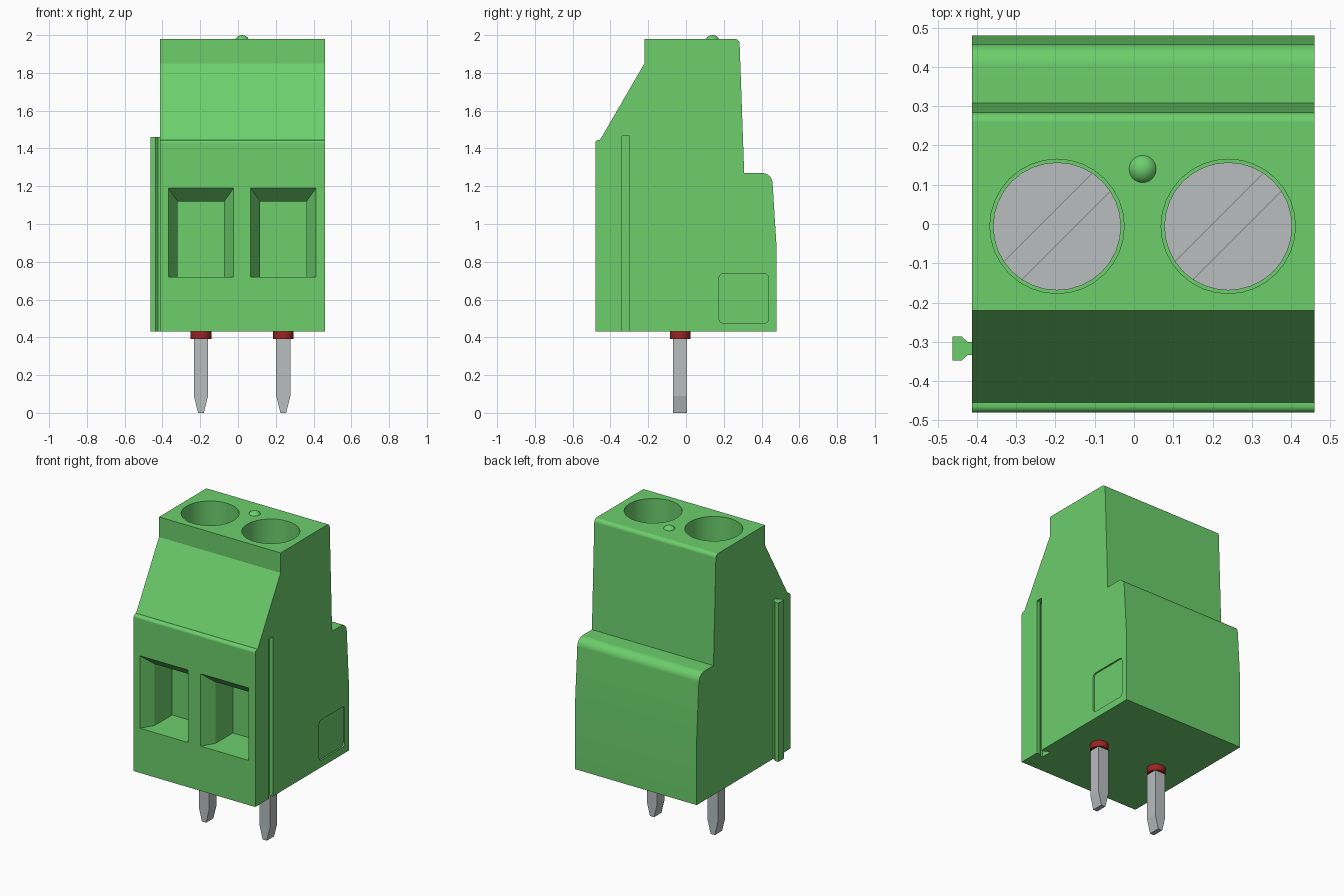
import bpy, bmesh, math
from mathutils import Vector

cube = bpy.data.objects.get("Cube")
if cube:
    bpy.data.objects.remove(cube, do_unlink=True)


def material(name, r, g, b):
    m = bpy.data.materials.new(name)
    m.use_nodes = True
    m.diffuse_color = (r, g, b, 1)
    m.node_tree.nodes["Principled BSDF"].inputs["Base Color"].default_value = (r, g, b, 1)
    return m


GREEN = material("green plastic", 0.15, 0.62, 0.15)
GREY = material("grey metal", 0.48, 0.51, 0.52)
RED = material("dark red", 0.33, 0.017, 0.017)


def loft(name, sections, mat):
    """Closed solid through a list of matching point loops."""
    bm = bmesh.new()
    rings = [[bm.verts.new(p) for p in s] for s in sections]
    n = len(rings[0])
    for a, b in zip(rings, rings[1:]):
        for i in range(n):
            j = (i + 1) % n
            bm.faces.new((a[i], a[j], b[j], b[i]))
    bm.faces.new(rings[0])
    bm.faces.new(rings[-1])
    bmesh.ops.recalc_face_normals(bm, faces=bm.faces)
    me = bpy.data.meshes.new(name)
    bm.to_mesh(me)
    bm.free()
    me.materials.append(mat)
    ob = bpy.data.objects.new(name, me)
    bpy.context.collection.objects.link(ob)
    return ob


def activate(ob):
    bpy.ops.object.select_all(action='DESELECT')
    ob.select_set(True)
    bpy.context.view_layer.objects.active = ob


def smooth(ob):
    activate(ob)
    bpy.ops.object.shade_smooth_by_angle(angle=math.radians(30))


def cut(ob, cutter):
    cutter.hide_render = True
    mod = ob.modifiers.new("cut", 'BOOLEAN')
    mod.operation = 'DIFFERENCE'
    mod.solver = 'EXACT'
    mod.object = cutter
    activate(ob)
    bpy.ops.object.modifier_apply(modifier=mod.name)
    bpy.data.objects.remove(cutter, do_unlink=True)


def rounded(corners, steps=6):
    """2D outline from (u, v, radius) corners, with rounded ones as arcs."""
    out = []
    for i, (u, v, r) in enumerate(corners):
        p = Vector((u, v))
        if r == 0:
            out.append(p)
            continue
        d1 = (Vector(corners[i - 1][:2]) - p).normalized()
        d2 = (Vector(corners[(i + 1) % len(corners)][:2]) - p).normalized()
        half = d1.angle(d2) / 2
        c = p + (d1 + d2).normalized() * (r / math.sin(half))
        a = p + d1 * (r / math.tan(half)) - c
        b = p + d2 * (r / math.tan(half)) - c
        w = a.angle(b)
        for k in range(steps + 1):
            t = k / steps
            out.append(c + (a * math.sin((1 - t) * w) + b * math.sin(t * w)) / math.sin(w))
    return out


def along_x(pts, x0, x1):
    return [[(x, u, v) for u, v in pts] for x in (x0, x1)]


def along_z(pts, *heights):
    return [[(u, v, z) for u, v in pts] for z in heights]


def circle(x, y, r, n=32):
    return [(x + r * math.cos(2 * math.pi * i / n), y + r * math.sin(2 * math.pi * i / n))
            for i in range(n)]


def rect_xz(x0, x1, z0, z1, y):
    return [(x0, y, z0), (x1, y, z0), (x1, y, z1), (x0, y, z1)]


POLES = (-0.196, 0.24)
HOLE_Y = -0.006

# Housing: side profile with sloped front and stepped back
profile = rounded([
    (-0.48, 0.43, 0), (-0.48, 1.445, 0.018), (-0.455, 1.445, 0),
    (-0.22, 1.85, 0), (-0.22, 1.98, 0), (0.283, 1.98, 0.025),
    (0.308, 1.27, 0), (0.455, 1.27, 0.055), (0.48, 0.87, 0), (0.48, 0.43, 0)])
housing = loft("housing", along_x(profile, -0.413, 0.46), GREEN)

for px in POLES:
    # Screw shaft and funnel-shaped wire opening
    cut(housing, loft("shaft_cutter", along_z(circle(px, HOLE_Y, 0.171), 1.38, 2.1), GREEN))
    cut(housing, loft("wire_cutter", [
        rect_xz(px - 0.173, px + 0.173, 0.72, 1.19, -0.55),
        rect_xz(px - 0.173, px + 0.173, 0.72, 1.19, -0.48),
        rect_xz(px - 0.123, px + 0.123, 0.72, 1.12, -0.40),
        rect_xz(px - 0.123, px + 0.123, 0.72, 1.12, -0.22)], GREEN))

# Dovetail groove and shallow rounded recess on the left side
groove = [(0.50, -0.34), (0.50, -0.30), (0.435, -0.30), (0.42, -0.285),
          (0.405, -0.285), (0.405, -0.355), (0.42, -0.355), (0.435, -0.34)]
cut(housing, loft("groove_cutter", along_z(groove, 0.40, 1.465), GREEN))
label = rounded([(0.175, 0.475, 0.022), (0.437, 0.475, 0.022),
                 (0.437, 0.737, 0.022), (0.175, 0.737, 0.022)], 4)
cut(housing, loft("recess_cutter", along_x(label, 0.45, 0.50), GREEN))
smooth(housing)
wn = housing.modifiers.new("flat shading weight", 'WEIGHTED_NORMAL')
wn.keep_sharp = True

# Dovetail rail on the right side
rail = [(-0.405, -0.333), (-0.423, -0.333), (-0.438, -0.347), (-0.462, -0.347),
        (-0.462, -0.287), (-0.438, -0.287), (-0.423, -0.301), (-0.405, -0.301)]
loft("side_rail", along_z(rail, 0.43, 1.46), GREEN)

# Small dome on the top
bpy.ops.mesh.primitive_uv_sphere_add(segments=24, ring_count=12, radius=0.04,
                                     location=(0.022, 0.14, 1.96))
dome = bpy.context.object
dome.name = "top_dome"
dome.data.materials.append(GREEN)
smooth(dome)

for side, px in zip(("right", "left"), POLES):
    # Slotted screw deep in the shaft
    screw = loft(side + "_screw", along_z(circle(px, HOLE_Y, 0.163), 1.37, 1.5), GREY)
    a, w = 0.3 / math.sqrt(2), 0.032 / math.sqrt(2)
    slot = [(px + s * a + t * w, HOLE_Y + s * a - t * w)
            for s, t in ((-1, -1), (-1, 1), (1, 1), (1, -1))]
    cut(screw, loft("slot_cutter", along_z(slot, 1.45, 1.6), GREY))
    smooth(screw)

    # Solder pin with a wedge tip, and its collar
    def pin_ring(h, z):
        return [(px - h, -0.069, z), (px + h, -0.069, z), (px + h, 0.006, z), (px - h, 0.006, z)]
    loft(side + "_pin", [pin_ring(0.015, 0), pin_ring(0.0375, 0.09), pin_ring(0.0375, 0.44)], GREY)
    smooth(loft(side + "_pin_collar", along_z(circle(px, -0.031, 0.055), 0.39, 0.435), RED))
